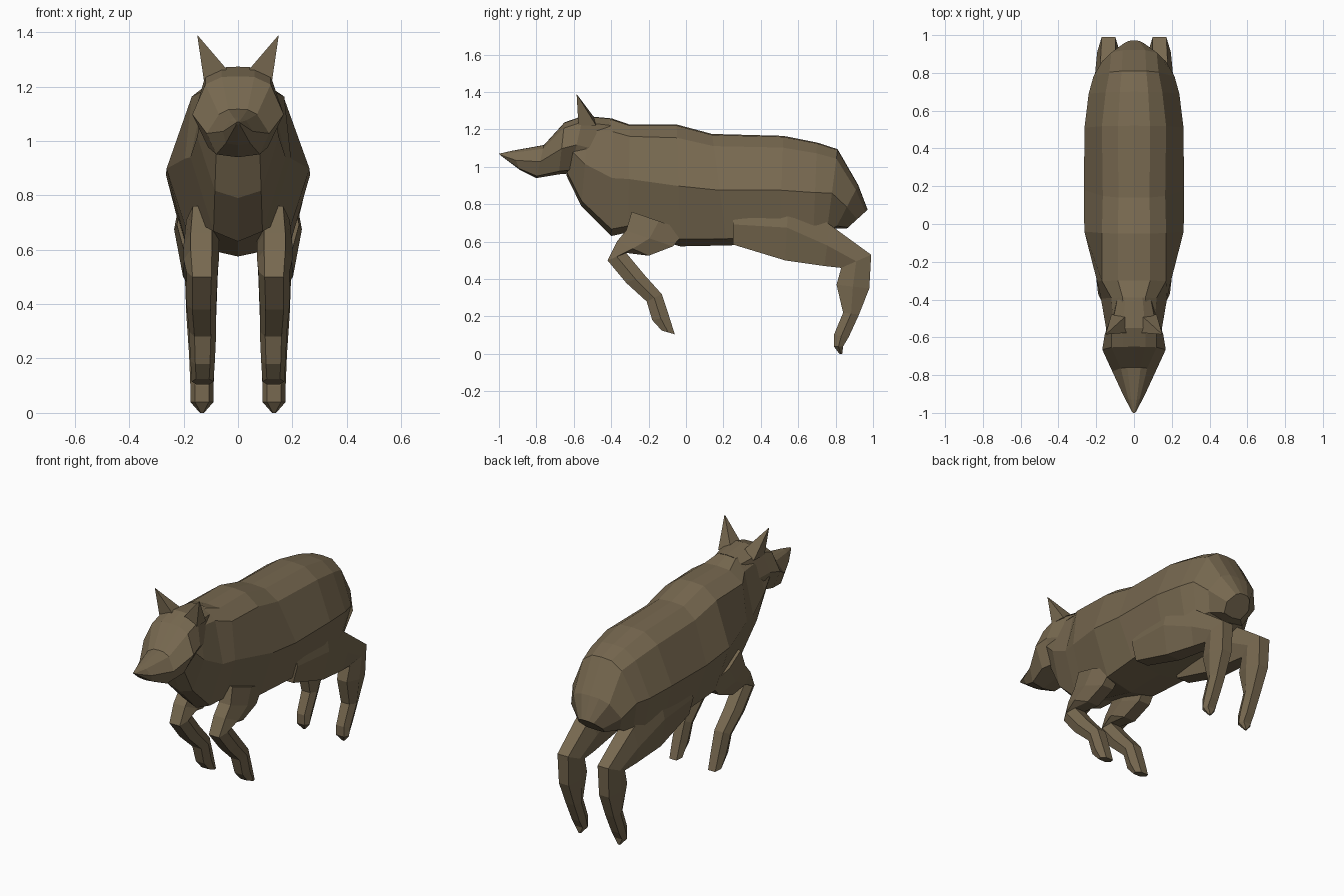
import bpy, bmesh
from mathutils import Vector

fur = bpy.data.materials.new("brown fur")
fur.diffuse_color = (0.185, 0.14, 0.08, 1)


def loft(name, rings):
    """Bridge equal-sized vertex rings and cap both ends."""
    bm = bmesh.new()
    vs = [[bm.verts.new(p) for p in r] for r in rings]
    n = len(vs[0])
    for a, b in zip(vs, vs[1:]):
        for i in range(n):
            j = (i + 1) % n
            bm.faces.new((a[i], a[j], b[j], b[i]))
    bm.faces.new(vs[0])
    bm.faces.new(vs[-1][::-1])
    bmesh.ops.recalc_face_normals(bm, faces=bm.faces)
    me = bpy.data.meshes.new(name)
    bm.to_mesh(me)
    bm.free()
    me.materials.append(fur)
    ob = bpy.data.objects.new(name, me)
    bpy.context.collection.objects.link(ob)
    return ob


def trunk_ring(yt, zt, yb, zb, w_top, w_mid, w_low):
    """Symmetric section between a top and a bottom point of the side outline."""
    half = [(w_top * 0.5, 0.0), (w_top, 0.1), (w_mid, 0.5), (w_low, 0.94)]
    section = [(0, -0.01)] + half + [(0, 1)] + [(-x, t) for x, t in half[::-1]]
    return [(x, yt + (yb - yt) * t, zt + (zb - zt) * t) for x, t in section]


def leg_ring(yf, zf, yb, zb, xi, xo):
    """Hexagonal section between front and back points, from inner to outer x."""
    c, w = (xi + xo) / 2, (xo - xi) / 2
    section = [(-0.6, 0), (0.6, 0), (1, 0.5), (0.6, 1), (-0.6, 1), (-1, 0.5)]
    return [(c + w * s, yf + (yb - yf) * t, zf + (zb - zf) * t) for s, t in section]


def pair(name, rings):
    """Left and right copies of a limb."""
    for side, sx in (("right", 1), ("left", -1)):
        loft(side + "_" + name, [[(sx * x, y, z) for x, y, z in r] for r in rings])


# Torso and neck, from rump to throat
loft("body", [trunk_ring(*r) for r in (
    (0.97, 0.77, 0.86, 0.67, 0.05, 0.08, 0.06),
    (0.92, 0.90, 0.80, 0.67, 0.12, 0.17, 0.12),
    (0.81, 1.09, 0.75, 0.63, 0.13, 0.215, 0.17),
    (0.70, 1.125, 0.68, 0.60, 0.15, 0.24, 0.19),
    (0.52, 1.16, 0.50, 0.59, 0.17, 0.262, 0.20),
    (0.14, 1.17, 0.22, 0.58, 0.165, 0.265, 0.19),
    (-0.05, 1.22, -0.03, 0.575, 0.17, 0.263, 0.17),
    (-0.30, 1.22, -0.31, 0.65, 0.17, 0.195, 0.12),
    (-0.39, 1.25, -0.40, 0.63, 0.12, 0.175, 0.09),
    (-0.52, 1.24, -0.56, 0.79, 0.11, 0.15, 0.085),
    (-0.57, 1.20, -0.64, 0.955, 0.10, 0.14, 0.08))])

# Head with tapering muzzle
loft("head", [trunk_ring(*r) for r in (
    (-0.39, 1.255, -0.52, 0.92, 0.09, 0.11, 0.08),
    (-0.55, 1.27, -0.62, 0.965, 0.12, 0.155, 0.09),
    (-0.65, 1.235, -0.68, 0.96, 0.12, 0.168, 0.11),
    (-0.76, 1.115, -0.80, 0.94, 0.07, 0.115, 0.08),
    (-0.93, 1.085, -0.89, 0.985, 0.03, 0.055, 0.045),
    (-1.0, 1.07, -0.99, 1.06, 0.006, 0.01, 0.006))])

# Pointed ears
tip = Vector((0.15, -0.585, 1.39))
base = [Vector(p) for p in ((0.03, -0.575, 1.25), (0.125, -0.575, 1.22),
                            (0.12, -0.48, 1.22), (0.035, -0.48, 1.25))]
pair("ear", [base, [tip.lerp(p, 0.02) for p in base]])

# Front legs, folded back
pair("front_leg", [leg_ring(*r) for r in (
    (-0.29, 0.76, 0.0, 0.66, 0.07, 0.19),
    (-0.32, 0.66, -0.07, 0.575, 0.07, 0.20),
    (-0.37, 0.60, -0.20, 0.525, 0.07, 0.20),
    (-0.42, 0.50, -0.32, 0.54, 0.075, 0.19),
    (-0.32, 0.38, -0.22, 0.42, 0.08, 0.19),
    (-0.21, 0.28, -0.13, 0.32, 0.08, 0.18),
    (-0.18, 0.18, -0.09, 0.20, 0.085, 0.175),
    (-0.13, 0.125, -0.06, 0.105, 0.09, 0.17))])

# Hind legs: broad thigh running backwards, then down to the paw
pair("hind_leg", [leg_ring(*r) for r in (
    (0.25, 0.585, 0.25, 0.80, 0.08, 0.225),
    (0.53, 0.50, 0.55, 0.85, 0.07, 0.235),
    (0.74, 0.47, 0.77, 0.69, 0.07, 0.21),
    (0.83, 0.46, 0.99, 0.53, 0.075, 0.195),
    (0.805, 0.37, 0.98, 0.35, 0.08, 0.19),
    (0.84, 0.22, 0.925, 0.21, 0.085, 0.18),
    (0.79, 0.10, 0.87, 0.09, 0.09, 0.175),
    (0.79, 0.04, 0.84, 0.04, 0.09, 0.175),
    (0.82, 0.0, 0.835, 0.0, 0.125, 0.14))])
